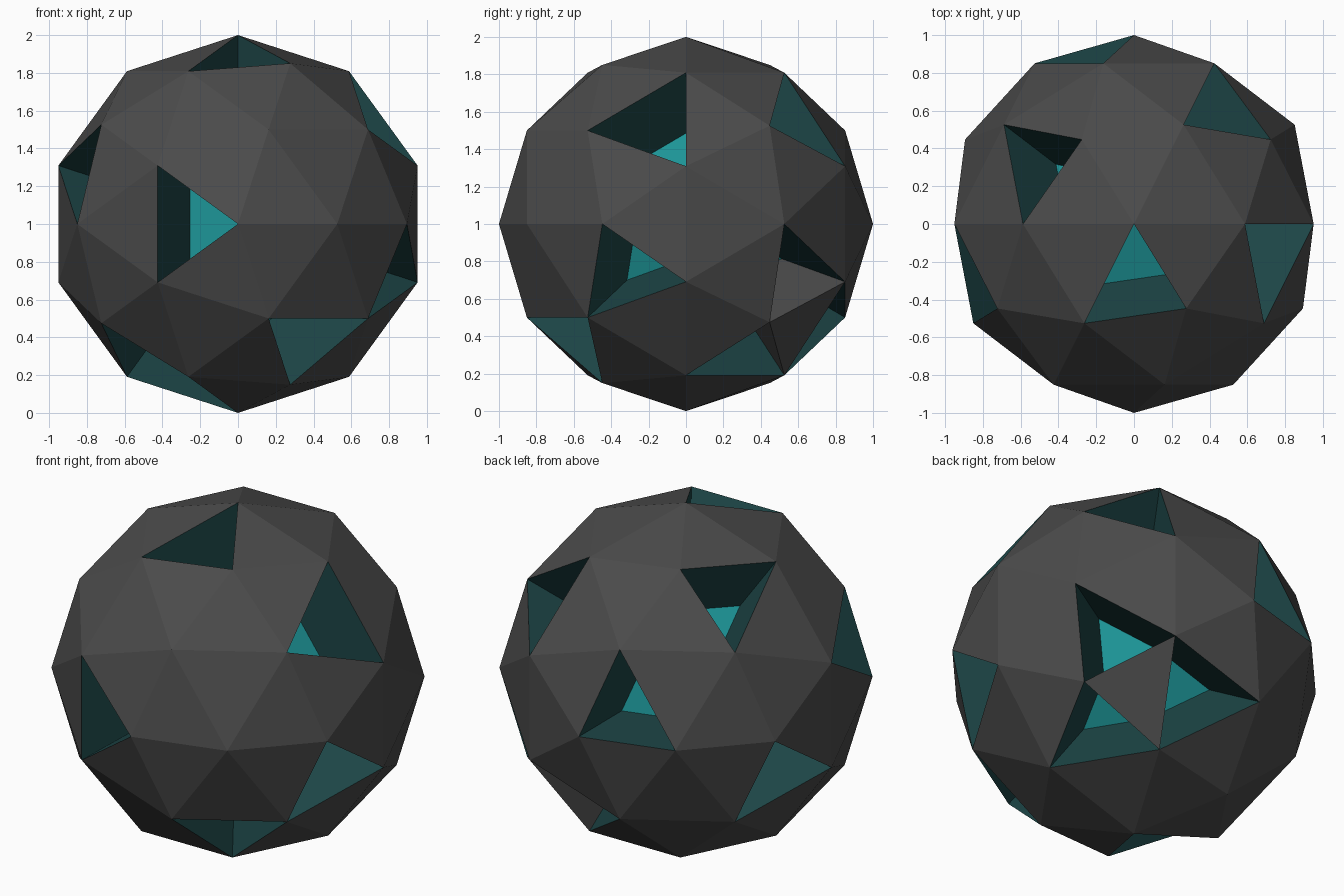
import bpy, bmesh
from math import radians
from mathutils import Vector, Matrix

if "Cube" in bpy.data.objects:
    bpy.data.objects.remove(bpy.data.objects["Cube"])

CENTRE = Vector((0, 0, 1))
DEPTH = 0.6  # inner radius of the recesses

# approximate centres of the triangles that are missing from the shell
HOLES = [(-.28, -.90, 0), (0, -.32, .89), (.74, -.18, .54), (-.84, -.32, .28),
         (.84, -.32, -.27), (.38, -.61, -.62), (-.53, -.32, -.71), (-.28, -.18, -.87),
         (.47, .61, .55), (-.52, .32, .72), (-.23, .90, .17), (-.84, .32, -.27),
         (.67, .61, -.28), (.18, .74, -.54), (.53, .32, -.72)]


def material(name, colour):
    m = bpy.data.materials.new(name)
    m.diffuse_color = (*colour, 1)
    m.use_nodes = True
    m.node_tree.nodes["Principled BSDF"].inputs["Base Color"].default_value = m.diffuse_color
    return m


def ico(radius):
    bm = bmesh.new()
    bmesh.ops.create_icosphere(bm, subdivisions=2, radius=radius,
                               matrix=Matrix.Rotation(radians(90), 4, 'X'))
    return bm


def finish(bm, name, mats):
    mesh = bpy.data.meshes.new(name)
    bm.to_mesh(mesh)
    bm.free()
    for m in mats:
        mesh.materials.append(m)
    ob = bpy.data.objects.new(name, mesh)
    ob.location = CENTRE
    bpy.context.collection.objects.link(ob)


dark = material("dark_grey", (.07, .07, .07))
rim_teal = material("rim_teal", (.012, .06, .062))
core_teal = material("core_teal", (.012, .30, .31))

# faceted shell with triangular openings
bm = ico(1)
gone = {min(bm.faces, key=lambda f: (f.calc_center_median() - Vector(h)).length) for h in HOLES}
bmesh.ops.delete(bm, geom=list(gone), context='FACES')

# tapered walls running from each opening down to the core
inner = {}
for e in [e for e in bm.edges if e.is_boundary]:
    face = e.link_faces[0]
    loop = e.link_loops[0]
    a, b = loop.vert, loop.link_loop_next.vert
    for v in (a, b):
        if v not in inner:
            inner[v] = bm.verts.new(v.co * DEPTH)
    # the lone triangle between three openings keeps grey sides
    lone = all(n.is_boundary or any(f.tag for f in n.link_faces) for n in face.edges)
    wall = bm.faces.new((b, a, inner[a], inner[b]))
    wall.tag = True
    wall.material_index = 0 if lone else 1
finish(bm, "shell", [dark, rim_teal])

# solid inner core forming the recess floors
finish(ico(DEPTH), "core", [core_teal])
